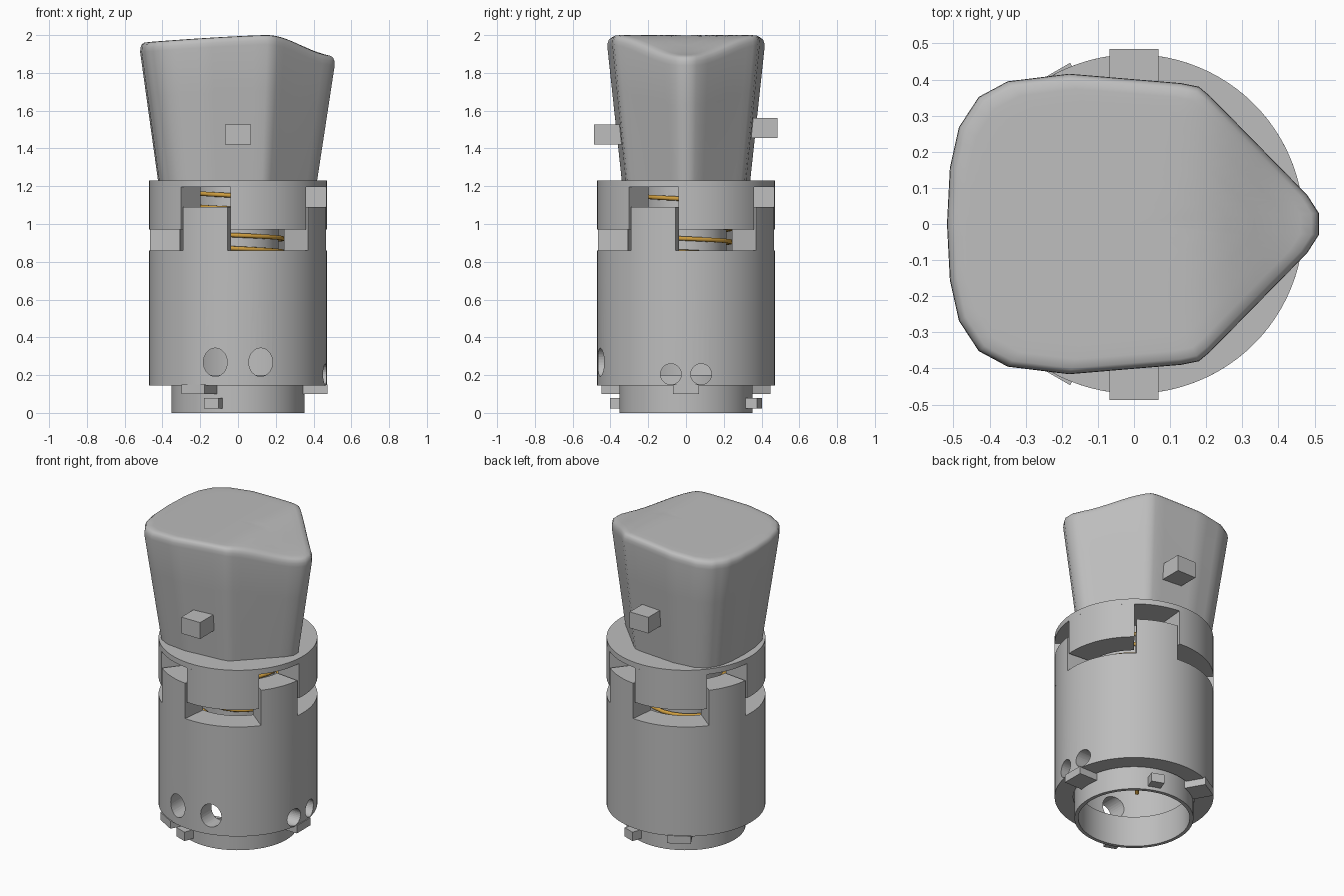
import bpy, bmesh, math
from math import cos, sin, pi, radians, ceil
from mathutils import Matrix, Vector

cube = bpy.data.objects.get("Cube")
if cube:
    bpy.data.objects.remove(cube, do_unlink=True)


def material(name, rgb):
    m = bpy.data.materials.new(name)
    m.use_nodes = True
    m.diffuse_color = (*rgb, 1)
    bsdf = next(n for n in m.node_tree.nodes if n.type == 'BSDF_PRINCIPLED')
    bsdf.inputs["Base Color"].default_value = (*rgb, 1)
    return m


GREY = material("plain grey", (0.51, 0.51, 0.51))
BRASS = material("spring brass", (0.62, 0.34, 0.05))
SEGS = 96


def select(ob):
    bpy.ops.object.select_all(action='DESELECT')
    ob.select_set(True)
    bpy.context.view_layer.objects.active = ob


def finish(name, bm, smooth=30):
    bmesh.ops.recalc_face_normals(bm, faces=bm.faces)
    me = bpy.data.meshes.new(name)
    bm.to_mesh(me)
    bm.free()
    ob = bpy.data.objects.new(name, me)
    bpy.context.collection.objects.link(ob)
    me.materials.append(GREY)
    if smooth:
        select(ob)
        bpy.ops.object.shade_smooth_by_angle(angle=radians(smooth))
    return ob


def sweep(name, profile, start=0, end=360):
    """Turn a closed (radius, z) profile about z, fully or over an arc."""
    full = end - start >= 360
    n = SEGS if full else max(4, round((end - start) / 360 * SEGS))
    bm = bmesh.new()
    rings = []
    for i in range(n if full else n + 1):
        a = radians(start + (end - start) * i / n)
        rings.append([bm.verts.new((r * cos(a), r * sin(a), z)) for r, z in profile])
    k = len(profile)
    for i in range(n):
        a, b = rings[i], rings[(i + 1) % len(rings)]
        for j in range(k):
            bm.faces.new((a[j], b[j], b[(j + 1) % k], a[(j + 1) % k]))
    if not full:
        bm.faces.new(rings[0])
        bm.faces.new(rings[-1])
    return finish(name, bm)


def band(r0, r1, z0, z1):
    return [(r0, z0), (r1, z0), (r1, z1), (r0, z1)]


def cylinder(name, r, z0, z1):
    bm = bmesh.new()
    bmesh.ops.create_cone(bm, cap_ends=True, segments=SEGS, radius1=r, radius2=r,
                          depth=z1 - z0, matrix=Matrix.Translation((0, 0, (z0 + z1) / 2)))
    return finish(name, bm)


def radial_box(name, angle, r0, r1, width, z0, z1):
    bm = bmesh.new()
    bmesh.ops.create_cube(bm, size=1, matrix=(
        Matrix.Rotation(radians(angle), 4, 'Z')
        @ Matrix.Translation(((r0 + r1) / 2, 0, (z0 + z1) / 2))
        @ Matrix.Diagonal((r1 - r0, width, z1 - z0, 1))))
    return finish(name, bm, 0)


# Hollow body with a wider lower bore
body = sweep("body", [(0.47, 0.145), (0.47, 0.86), (0.31, 0.86), (0.31, 0.5),
                      (0.36, 0.5), (0.36, 0.145)])


# Vent holes through the front and side walls
def drill(axis_angle, offset, z, half_w, half_h):
    bm = bmesh.new()
    bmesh.ops.create_cone(bm, cap_ends=True, segments=32, radius1=1, radius2=1, depth=0.3)
    bm.transform(Matrix.Rotation(radians(axis_angle), 4, 'Z')
                 @ Matrix.Translation((0.45, offset, z))
                 @ Matrix.Diagonal((1, half_w, half_h, 1))
                 @ Matrix.Rotation(pi / 2, 4, 'Y'))
    cutter = finish("hole_cutter", bm, 0)
    cutter.hide_render = True
    select(body)
    mod = body.modifiers.new("hole", 'BOOLEAN')
    mod.operation, mod.solver, mod.object = 'DIFFERENCE', 'EXACT', cutter
    bpy.ops.object.modifier_apply(modifier=mod.name)
    bpy.data.objects.remove(cutter, do_unlink=True)


for side in (-1, 1):
    drill(-90, side * 0.12, 0.268, 0.063, 0.075)
    drill(0, side * 0.08, 0.205, 0.055, 0.055)
select(body)
bpy.ops.object.shade_smooth_by_angle(angle=radians(30))

# Bottom sleeve with its locking lugs
sweep("bottom_sleeve", band(0.33, 0.352, 0, 0.2))
for a in (0, 120, 240):
    radial_box("upper_lug", a, 0.34, 0.475, 0.14, 0.1, 0.15)
for a in (70, 250):
    radial_box("lower_lug", a, 0.34, 0.415, 0.08, 0.022, 0.08)

# Interlocking crown teeth of body and collar
for i in range(4):
    mid = 247.6 + 90 * i
    sweep("body_tooth", band(0.31, 0.47, 0.86, 1.09), mid - 15.7, mid + 15.7)
    sweep("collar_tooth", band(0.31, 0.47, 0.97, 1.195), mid + 17.4, mid + 72.6)
cylinder("collar_cap", 0.47, 1.195, 1.23)
cylinder("inner_shaft", 0.215, 0.42, 1.2)

# Coil spring around the shaft, hooked into the wall at its lower end
curve = bpy.data.curves.new("spring", 'CURVE')
curve.dimensions = '3D'
curve.bevel_depth = 0.012
curve.bevel_resolution = 2
curve.use_fill_caps = True
t0, t1, steps = -3.45, 7.88, 270
path = []
for i in range(steps + 1):
    t = t0 + (t1 - t0) * i / steps
    a = 2 * pi * (t + 0.75)
    path.append(Vector((0.24 * cos(a), 0.24 * sin(a), 0.94 - 0.07 * t)))
path.append(Vector((0.33 * cos(a), 0.33 * sin(a), 0.36)))
spline = curve.splines.new('POLY')
spline.points.add(len(path) - 1)
for p, co in zip(spline.points, path):
    p.co = (*co, 1)
spring = bpy.data.objects.new("spring", curve)
bpy.context.collection.objects.link(spring)
curve.materials.append(BRASS)

# Pointed knob: half outline, mirrored and subdivided
half = [(0.512, 0.03), (0.48, 0.08), (0.21, 0.355), (0.18, 0.38), (0.13, 0.39),
        (-0.18, 0.416), (-0.35, 0.395), (-0.43, 0.352), (-0.485, 0.268), (-0.51, 0.155)]
corners = half + [(-0.518, 0)] + [(x, -y) for x, y in reversed(half)]
outline = []
for i, c in enumerate(corners):
    p, q = Vector(c), Vector(corners[(i + 1) % len(corners)])
    n = max(1, ceil((q - p).length / 0.05))
    outline += [p.lerp(q, k / n) for k in range(n)]


def crown(x):
    """Height of the knob top: gentle rise, then a dip to the tip."""
    if x < 0.15:
        return 2 - 0.04 * ((0.15 - x) / 0.67) ** 1.3
    return 1.945 + 0.055 * cos(pi * (x - 0.15) / 0.37)


bm = bmesh.new()
rings = []
for f in (0, 0.33, 0.66, 1):  # tapered side walls
    s = 0.815 + 0.185 * f
    rings.append([bm.verts.new((p.x * s, p.y * s, 1.22 + (crown(p.x) - 0.05 - 1.22) * f))
                  for p in outline])
for s, drop in ((0.997, 0.028), (0.985, 0.011), (0.96, 0.002), (0.9, 0), (0.8, 0),
                (0.65, 0), (0.5, 0), (0.35, 0), (0.18, 0)):  # rounded rim and top
    rings.append([bm.verts.new((p.x * s, p.y * s, crown(p.x * s) - drop)) for p in outline])
m = len(outline)
for a, b in zip(rings, rings[1:]):
    for j in range(m):
        bm.faces.new((a[j], a[(j + 1) % m], b[(j + 1) % m], b[j]))
top = bm.verts.new((0, 0, crown(0)))
for j in range(m):
    bm.faces.new((rings[-1][j], rings[-1][(j + 1) % m], top))
bm.faces.new(rings[0])
finish("knob", bm, 60)

# Stop blocks on the knob flanks
radial_box("front_stop", -90, 0.3, 0.488, 0.135, 1.42, 1.527)
radial_box("back_stop", 90, 0.3, 0.485, 0.135, 1.455, 1.56)
